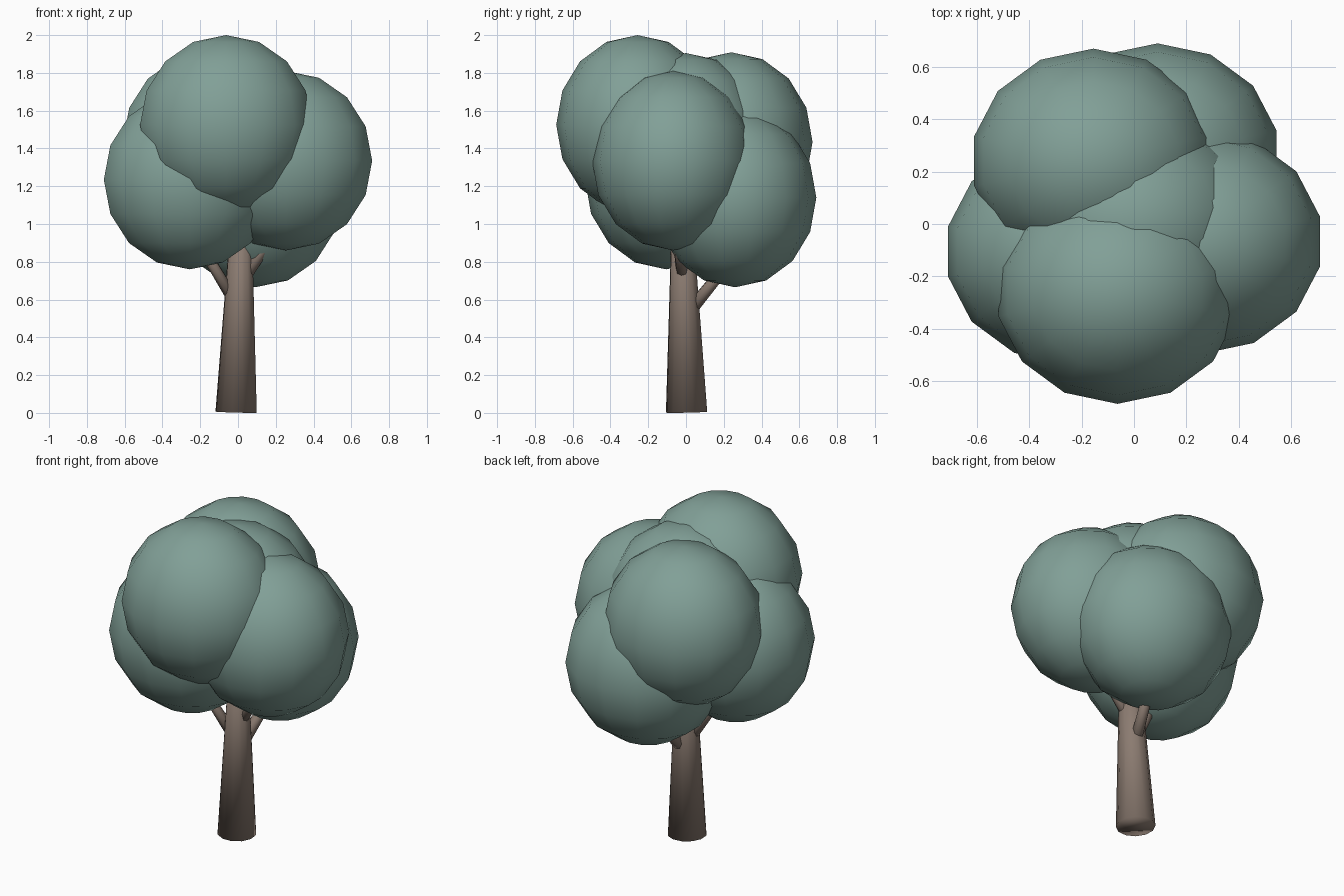
import bpy
from mathutils import Vector

if "Cube" in bpy.data.objects:
    bpy.data.objects.remove(bpy.data.objects["Cube"])


def material(name, color):
    m = bpy.data.materials.new(name)
    m.diffuse_color = (*color, 1)
    m.use_nodes = True
    m.node_tree.nodes["Principled BSDF"].inputs["Base Color"].default_value = m.diffuse_color
    return m


leaf = material("leaf", (0.22, 0.35, 0.31))
bark = material("bark", (0.26, 0.20, 0.165))


def finish(name, mat):
    ob = bpy.context.object
    ob.name = name
    ob.data.materials.append(mat)
    bpy.ops.object.shade_smooth()
    return ob


def limb(name, start, end, r1, r2, sides):
    a, b = Vector(start), Vector(end)
    bpy.ops.mesh.primitive_cone_add(vertices=sides, radius1=r1, radius2=r2,
                                    depth=(b - a).length, location=(a + b) / 2,
                                    rotation=(b - a).to_track_quat('Z', 'Y').to_euler())
    return finish(name, bark)


# Slightly leaning, tapered trunk
limb("trunk", (-0.01, 0.003, 0.004), (0.022, -0.024, 1.2), 0.111, 0.047, 12)

# Branches reaching into the foliage
limb("branch_left", (0, 0, 0.56), (-0.25, -0.09, 0.975), 0.034, 0.026, 8)
limb("branch_right", (0.01, -0.01, 0.68), (0.25, -0.06, 1.04), 0.034, 0.026, 8)
limb("branch_back", (0, 0, 0.515), (0.08, 0.26, 0.835), 0.036, 0.028, 8)

# Foliage: overlapping, slightly squashed spheres
foliage = {
    "foliage_front": (-0.063, -0.257, 1.525),
    "foliage_left": (-0.255, -0.105, 1.235),
    "foliage_right": (0.255, -0.067, 1.335),
    "foliage_back_low": (0.09, 0.26, 1.14),
    "foliage_back_high": (-0.155, 0.24, 1.434),
    "foliage_centre": (0.0, 0.0, 1.43),
}
for name, loc in foliage.items():
    bpy.ops.mesh.primitive_uv_sphere_add(segments=14, ring_count=8, radius=1, location=loc)
    finish(name, leaf).scale = (0.467, 0.43, 0.475)
